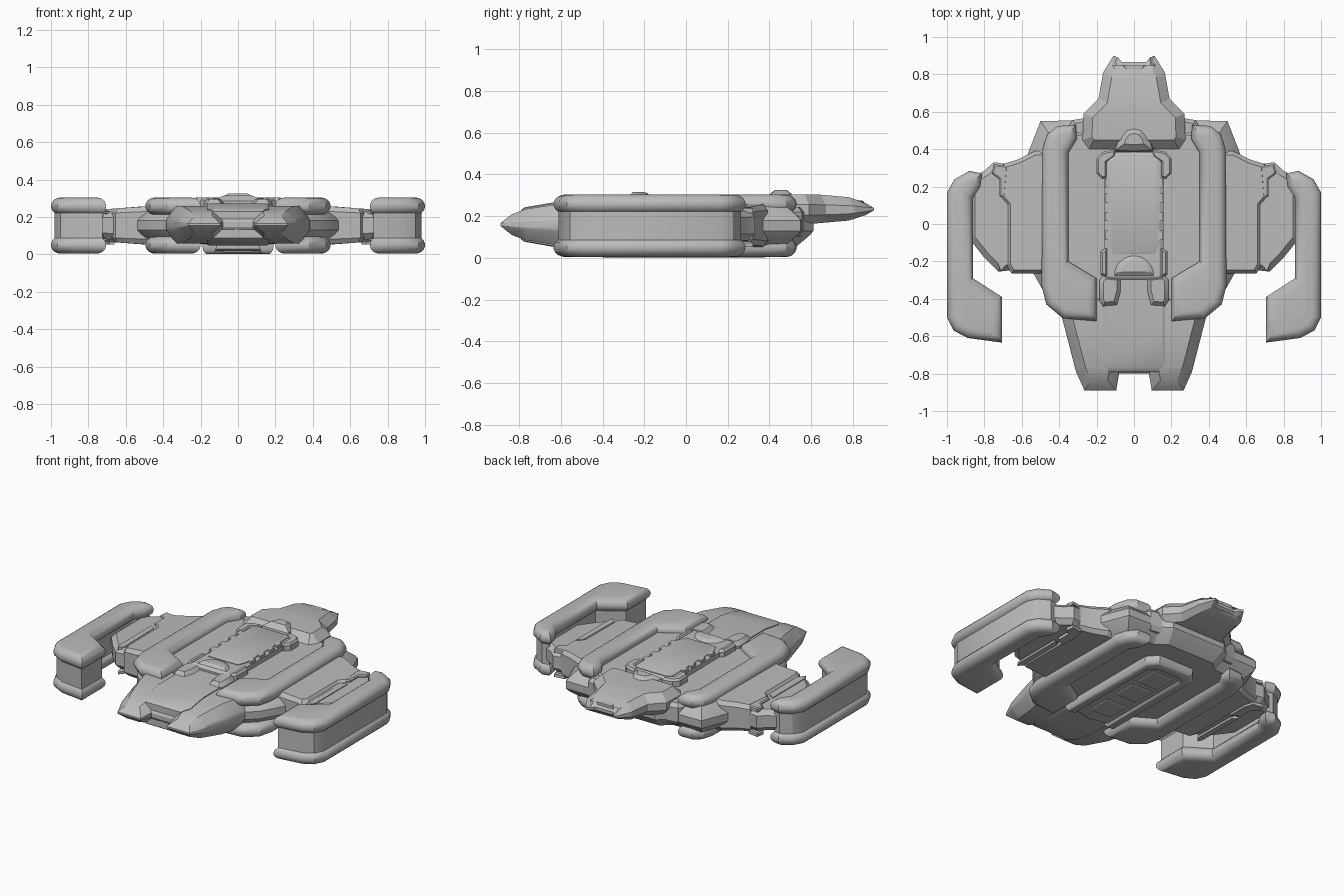
import bpy, bmesh, math
from mathutils import Vector

hull_grey = bpy.data.materials.new("hull_grey")
hull_grey.diffuse_color = (0.5, 0.5, 0.5, 1)
MID = 0.154  # height of the plane the upper and lower halves mirror about


def inset(pts, d):
    """Move a closed outline inwards by d with mitred corners."""
    n, out = len(pts), []
    for i in range(n):
        a, b, c = (Vector(pts[(i + k) % n]) for k in (-1, 0, 1))
        e1, e2 = (b - a).normalized(), (c - b).normalized()
        n1, n2 = Vector((-e1.y, e1.x)), Vector((-e2.y, e2.x))
        out.append(b + (n1 + n2) * d / max(0.4, 1 + n1.dot(n2)))
    return out


def slab(name, pts, layers, cuts=(), shape=None, angle=30):
    """Stack inset copies of an outline; layers are (z, inset)."""
    area = sum(p[0] * q[1] - q[0] * p[1] for p, q in zip(pts, pts[1:] + pts[:1]))
    if area < 0:
        pts = pts[::-1]
    bm = bmesh.new()
    rings = [[bm.verts.new((p[0], p[1], z)) for p in inset(pts, d)] for z, d in layers]
    n = len(pts)
    for lo, hi in zip(rings, rings[1:]):
        for i in range(n):
            j = (i + 1) % n
            bm.faces.new((lo[i], lo[j], hi[j], hi[i]))
    bm.faces.new(rings[0][::-1])
    bm.faces.new(rings[-1])
    for axis, val in cuts:
        no = Vector((0, 0, 0))
        no[axis] = 1
        bmesh.ops.bisect_plane(bm, geom=bm.verts[:] + bm.edges[:] + bm.faces[:],
                               plane_co=no * val, plane_no=no)
    if shape:
        for v in bm.verts:
            shape(v.co)
    bmesh.ops.recalc_face_normals(bm, faces=bm.faces)
    me = bpy.data.meshes.new(name)
    bm.to_mesh(me)
    bm.free()
    me.materials.append(hull_grey)
    ob = bpy.data.objects.new(name, me)
    bpy.context.collection.objects.link(ob)
    bpy.context.view_layer.objects.active = ob
    ob.select_set(True)
    bpy.ops.object.shade_smooth_by_angle(angle=math.radians(angle))
    ob.select_set(False)


def sym(half):
    """Complete a right-half outline across x = 0."""
    return half + [(-x, y) for x, y in reversed(half) if x > 0]


def pair(name, pts, layers, **kw):
    for side, s in (("right", 1), ("left", -1)):
        slab(f"{side}_{name}", [(s * x, y) for x, y in pts], layers, **kw)


def tube(zc, h, r):
    """Rounded edge profile for the rails."""
    return [(zc + h * math.sin(t), r * (1 - math.cos(t)))
            for t in (math.radians(a) for a in range(-90, 91, 20))]


def box(x0, x1, y0, y1):
    return [(x0, y0), (x1, y0), (x1, y1), (x0, y1)]


def ramp(v, stops):
    """Piecewise linear lookup."""
    for (a, fa), (b, fb) in zip(stops, stops[1:]):
        if v <= b:
            return fa + (fb - fa) * max(0, v - a) / (b - a)
    return stops[-1][1]


def flip(layers):
    return [(2 * MID - z, d) for z, d in layers]


# Outer pods: upper and lower rail with a wall between
pod = [(0.86, 0.14), (0.86, -0.29), (0.705, -0.39), (0.705, -0.635), (0.89, -0.61),
       (0.965, -0.57), (1.0, -0.50), (1.0, 0.17), (0.96, 0.24), (0.88, 0.285),
       (0.81, 0.27), (0.82, 0.20)]
pair("pod_upper_rail", pod, tube(0.258, 0.046, 0.05))
pair("pod_lower_rail", pod, tube(0.05, 0.046, 0.05))
pair("pod_wall", pod, [(0.05, 0.02), (0.26, 0.02)])

# Inner rails above and below the hull
rail = [(0.35, 0.38), (0.35, -0.20), (0.20, -0.29), (0.20, -0.52), (0.38, -0.505),
        (0.47, -0.43), (0.495, -0.33), (0.49, 0.40), (0.465, 0.48), (0.41, 0.525),
        (0.31, 0.53), (0.305, 0.455)]
pair("inner_upper_rail", rail, tube(0.258, 0.046, 0.05))
pair("inner_lower_rail", rail, tube(0.05, 0.046, 0.05))

# Main body with wedge-shaped edges
slab("main_body", sym([(0, -0.52), (0.36, -0.50), (0.45, -0.42), (0.54, -0.26),
                       (0.57, 0.0), (0.57, 0.37), (0.50, 0.55), (0.27, 0.555), (0.2, 0.61), (0, 0.61)]),
     [(0.055, 0.08), (0.11, 0.015), (0.13, 0), (0.18, 0), (0.2, 0.015), (0.255, 0.08)], angle=20)

# Outer wings thin towards the tips
def wing_taper(co):
    co.z = MID + (co.z - MID) * ramp(co.x if co.x > 0 else -co.x, [(0.45, 1.12), (0.68, 0.93), (0.88, 0.85)])

pair("wing_panel", [(0.40, -0.265), (0.655, -0.265), (0.68, -0.22), (0.68, 0.10), (0.715, 0.14),
                    (0.70, 0.32), (0.62, 0.345), (0.53, 0.39), (0.40, 0.39)],
     [(0.06, 0.02), (0.085, 0), (0.225, 0), (0.25, 0.02)], shape=wing_taper, angle=20)
pair("wing_tip", [(0.60, -0.24), (0.725, -0.255), (0.80, -0.18), (0.88, -0.08), (0.88, 0.24),
                  (0.80, 0.285), (0.75, 0.33), (0.60, 0.31)],
     [(0.075, 0.03), (0.11, 0), (0.20, 0), (0.233, 0.03)], shape=wing_taper, angle=20)
for tag, z in (("upper", 0.236), ("lower", 0.072)):
    pair(f"wing_{tag}_joint", [(0.66, 0.12), (0.72, 0.15), (0.72, 0.24), (0.76, 0.27), (0.75, 0.32),
                               (0.68, 0.31), (0.66, 0.25)],
         [(z - 0.02, 0), (z, 0), (z + 0.006, 0.008)])
    pair(f"wing_{tag}_strip", [(0.685, -0.22), (0.71, -0.25), (0.725, -0.22), (0.725, 0.12), (0.69, 0.10)],
         [(z - 0.02, 0), (z - 0.004, 0)])

# Forked prow, thinning to the front
def prow_taper(co):
    co.z = 0.16 + (co.z - 0.16) * ramp(co.y, [(-0.89, 0.28), (-0.77, 0.74), (-0.6, 1.0)])

slab("prow", sym([(0, -0.80), (0.08, -0.80), (0.095, -0.89), (0.265, -0.89), (0.31, -0.79),
                  (0.385, -0.50), (0.385, -0.35), (0, -0.35)]),
     [(0.058, 0.055), (0.125, 0.005), (0.14, 0), (0.18, 0), (0.195, 0.005), (0.26, 0.055)],
     cuts=[(1, -0.6), (1, -0.77)], shape=prow_taper, angle=20)
strip = sym([(0, -0.79), (0.13, -0.79), (0.165, -0.74), (0.165, -0.25), (0, -0.25)])
slab("prow_deck", strip, [(0.16, 0), (0.266, 0), (0.272, 0.012)],
     cuts=[(1, -0.6), (1, -0.77)], shape=prow_taper, angle=20)
slab("prow_keel", strip, [(0.16, 0), (0.052, 0), (0.047, 0.012)],
     cuts=[(1, -0.6), (1, -0.77)], shape=prow_taper, angle=20)

# Rear head with two small horns
def head_taper(co):
    co.z = 0.235 + (co.z - 0.235) * ramp(co.y, [(0.62, 1.0), (0.78, 0.8), (0.90, 0.25)])

slab("rear_head", sym([(0, 0.40), (0.24, 0.40), (0.275, 0.45), (0.27, 0.59), (0.19, 0.67),
                       (0.165, 0.81), (0.11, 0.90), (0.085, 0.89), (0.065, 0.865), (0, 0.865)]),
     [(0.165, 0.035), (0.205, 0), (0.255, 0), (0.305, 0.05)],
     cuts=[(1, 0.62), (1, 0.78)], shape=head_taper, angle=20)
slab("rear_head_vent", sym([(0, 0.81), (0.035, 0.81), (0.06, 0.85), (0, 0.85)]),
     [(0.23, 0), (0.272, 0), (0.276, 0.006)])

# Dorsal spine with its fittings
slab("spine", sym([(0, -0.30), (0.155, -0.30), (0.16, 0.33), (0.13, 0.385), (0, 0.385)]),
     [(0.22, 0), (0.285, 0), (0.298, 0.02)])
slab("spine_plate", sym([(0, -0.16), (0.11, -0.16), (0.135, -0.10), (0.135, 0.34), (0.11, 0.36), (0, 0.36)]),
     [(0.29, 0), (0.302, 0), (0.305, 0.006)])
pair("spine_clamp", [(0.10, 0.40), (0.17, 0.385), (0.20, 0.35), (0.20, 0.27), (0.17, 0.24),
                     (0.145, 0.25), (0.145, 0.33), (0.10, 0.36)],
     [(0.22, 0), (0.29, 0), (0.303, 0.01)])
pair("spine_side_block", [(0.14, -0.29), (0.18, -0.27), (0.18, -0.15), (0.14, -0.12)],
     [(0.22, 0), (0.285, 0), (0.3, 0.012)])
pair("spine_prong", [(0.07, -0.28), (0.07, -0.36), (0.09, -0.435), (0.165, -0.44), (0.185, -0.41),
                     (0.185, -0.30), (0.16, -0.27)],
     [(0.22, 0), (0.27, 0), (0.295, 0.022)])
arc = [(0.105 * math.cos(t), -0.275 + 0.105 * math.sin(t))
       for t in (math.pi * k / 12 for k in range(13))]
slab("canopy", arc, [(0.25, 0), (0.298, 0), (0.312, 0.018), (0.315, 0.035)])
for k, y in enumerate((0.04, 0.14, 0.22, -0.06)):
    pair(f"spine_edge_plate_{k}", box(0.125, 0.155, y - 0.025, y + 0.025), [(0.28, 0), (0.305, 0)])

# Dorsal fin in front of the rear head
slab("dorsal_fin", sym([(0, 0.39), (0.10, 0.395), (0.075, 0.47), (0.045, 0.51), (0, 0.52)]),
     [(0.25, -0.01), (0.295, 0), (0.325, 0.035)], angle=15)

# Underside: horseshoe rim around a panelled belly plate
slab("belly_rim", sym([(0, 0.31), (0.08, 0.31), (0.115, 0.27), (0.115, -0.42), (0.19, -0.42),
                       (0.19, 0.33), (0.13, 0.40), (0, 0.40)]), tube(0.045, 0.044, 0.028))
slab("belly_plate", sym([(0, -0.43), (0.13, -0.40), (0.13, 0.34), (0, 0.34)]),
     [(0.08, 0), (0.028, 0), (0.018, 0.015)])
for k, y in enumerate((-0.24, 0.0, 0.2)):
    slab(f"belly_panel_{k}", box(-0.08, 0.08, y - 0.08, y + 0.08), [(0.03, 0), (0.014, 0), (0.01, 0.006)])

# Edge blocks linking the body to the rear head
pair("rear_shoulder", [(0.22, 0.40), (0.30, 0.40), (0.36, 0.5), (0.33, 0.555), (0.24, 0.57)],
     [(0.10, 0.02), (0.13, 0), (0.22, 0), (0.245, 0.02)])
